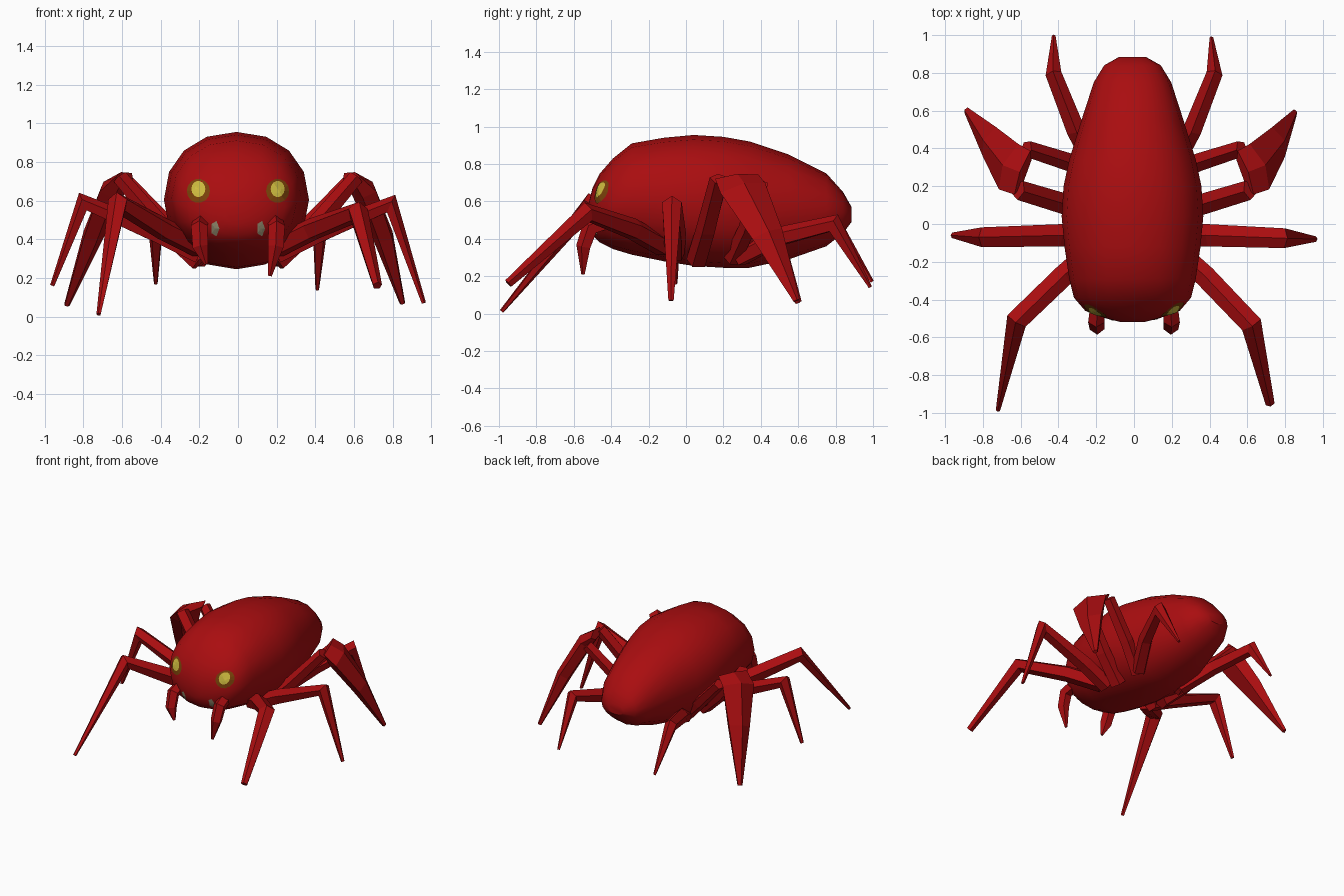
import bpy, bmesh, math
from mathutils import Vector
from mathutils.bvhtree import BVHTree

if "Cube" in bpy.data.objects:
    bpy.data.objects.remove(bpy.data.objects["Cube"])


def material(name, rgb):
    m = bpy.data.materials.new(name)
    m.diffuse_color = (*rgb, 1)
    m.use_nodes = True
    m.node_tree.nodes["Principled BSDF"].inputs["Base Color"].default_value = m.diffuse_color
    return m


RED = material("deep red", (0.40, 0.004, 0.005))
YELLOW = material("eye yellow", (0.62, 0.50, 0.05))
BROWN = material("eye rim brown", (0.20, 0.055, 0.003))
GREY = material("fang grey", (0.30, 0.26, 0.16))


def finish(name, bm, mat, smooth=None):
    bmesh.ops.recalc_face_normals(bm, faces=bm.faces)
    me = bpy.data.meshes.new(name)
    bm.to_mesh(me)
    bm.free()
    me.materials.append(mat)
    ob = bpy.data.objects.new(name, me)
    bpy.context.collection.objects.link(ob)
    if smooth:
        bpy.ops.object.select_all(action='DESELECT')
        ob.select_set(True)
        bpy.context.view_layer.objects.active = ob
        bpy.ops.object.shade_smooth_by_angle(angle=math.radians(smooth))
    return ob


def loft(bm, rings):
    """Skin a list of point rings and cap both ends."""
    loops = [[bm.verts.new(p) for p in r] for r in rings]
    n = len(loops[0])
    for a, b in zip(loops, loops[1:]):
        for i in range(n):
            j = (i + 1) % n
            bm.faces.new((a[i], a[j], b[j], b[i]))
    bm.faces.new(loops[0])
    bm.faces.new(loops[-1])


def limb(name, side, path, sizes, across=None):
    """Tapered five-sided limb with a ridge on top; sizes are (half width, half height)."""
    pts = [Vector((p[0] * side, p[1], p[2])) for p in path]
    rings = []
    for i, p in enumerate(pts):
        t = Vector()
        if i > 0:
            t += (p - pts[i - 1]).normalized()
        if i < len(pts) - 1:
            t += (pts[i + 1] - p).normalized()
        t.normalize()
        w = t.cross(Vector((0, 0, 1))).normalized()
        if across:
            a = Vector((across[0] * side, across[1], across[2]))
            w = (a - t * a.dot(t)).normalized()
        up = w.cross(t).normalized()
        if up.z < 0:
            up.negate()
        sw, sh = sizes[i]
        ring = []
        for k in range(5):
            ang = math.pi / 2 + k * math.tau / 5
            ring.append(p + w * sw * math.cos(ang) + up * sh * math.sin(ang))
        rings.append(ring)
    bm = bmesh.new()
    loft(bm, rings)
    return finish(name, bm, RED)


# Body: rounded rings along y (y, half width, bottom, top)
sections = [(-.52, .06, .48, .59), (-.50, .14, .42, .67), (-.46, .25, .38, .75),
            (-.39, .31, .345, .83), (-.29, .335, .315, .91), (-.12, .36, .28, .94),
            (.04, .375, .255, .955), (.20, .365, .245, .945), (.34, .335, .245, .92),
            (.55, .27, .29, .85), (.75, .205, .36, .75), (.84, .15, .43, .65),
            (.885, .07, .49, .57)]
SIDES, POWER = 16, 2 / 2.15
rings = []
for y, hw, zb, zt in sections:
    ring = []
    for k in range(SIDES):
        c, s = math.cos(k * math.tau / SIDES), math.sin(k * math.tau / SIDES)
        x = math.copysign(abs(c) ** POWER, c) * hw - .008
        z = (zb + zt) / 2 + math.copysign(abs(s) ** POWER, s) * (zt - zb) / 2
        ring.append((x, y, z))
    rings.append(ring)
bm = bmesh.new()
loft(bm, rings)
bm.normal_update()
surface = BVHTree.FromBMesh(bm)
finish("body", bm, RED, 32)


def patch(name, x, z, rx, rz, mat, lift, n=14):
    """Thin decal that follows the front of the body."""
    bm = bmesh.new()

    def on_body(px, pz):
        hit = surface.ray_cast(Vector((px, -2, pz)), Vector((0, 1, 0)))
        return bm.verts.new(hit[0] + Vector((0, -lift, 0)))

    centre = on_body(x, z)
    loops = []
    for f in (.5, 1):
        loops.append([on_body(x + f * rx * math.cos(k * math.tau / n),
                              z + f * rz * math.sin(k * math.tau / n)) for k in range(n)])
    for k in range(n):
        j = (k + 1) % n
        bm.faces.new((centre, loops[0][k], loops[0][j]))
        bm.faces.new((loops[0][k], loops[1][k], loops[1][j], loops[0][j]))
    finish(name, bm, mat)


for side, label in ((-1, "left"), (1, "right")):
    left = side < 0
    # Eyes and fang marks
    patch(label + "_eye_rim", side * .205, .65, .06, .062, BROWN, .004)
    patch(label + "_eye", side * .205, .66, .036, .042, YELLOW, .008)
    patch(label + "_fang", side * .118, .455, .022, .042, GREY, .006, 5)

    # Mouth pincer
    limb(label + "_pincer", side,
         [(.19, -.40, .50), (.20, -.51, .46), (.195, -.545, .36), (.165, -.55, .27 if left else .21)],
         [(.04, .05), (.045, .05), (.042, .042), (.01, .01)], (1, 0, 0))

    # Front leg, reaching forward
    knee, tip = ((.62, -.51, .59), (.72, -.985, .012)) if left else ((.62, -.53, .54), (.72, -.95, .16))
    end = .012 if left else .025
    limb(label + "_front_leg", side,
         [(.20, -.12, .36), (.38, -.28, .45), knee, tip],
         [(.06, .06), (.06, .06), (.06, .055), (end, end)])

    # Side leg, reaching straight out
    knee, tip = ((.80, -.07, .59), (.96, -.06, .16)) if left else ((.79, -.075, .58), (.96, -.08, .07))
    limb(label + "_side_leg", side,
         [(.20, -.06, .32), (.40, -.06, .42), knee, tip],
         [(.06, .055), (.062, .055), (.055, .055), (.015, .012)])

    # Broad leg: two struts carrying one blade-like shin
    limb(label + "_broad_leg_front_strut", side,
         [(.20, .06, .28), (.38, .11, .45), (.61, .18, .72)],
         [(.06, .05), (.058, .05), (.055, .04)])
    limb(label + "_broad_leg_rear_strut", side,
         [(.18, .25, .29), (.35, .33, .46), (.57, .40, .69)],
         [(.05, .045), (.05, .045), (.045, .04)])
    tip = (.885, .60, .06) if left else (.85, .59, .07)
    limb(label + "_broad_leg_shin", side,
         [(.585, .27, .725), (.65, .30, .66), (.75, .43, .42), tip],
         [(.13, .03), (.14, .06), (.095, .055), (.02, .015)], (.25, -.97, 0))

    # Rear leg, reaching backward
    tip = (.425, .995, .17) if left else (.41, .985, .14)
    limb(label + "_rear_leg", side,
         [(.19, .28, .30), (.31, .50, .41), (.425, .79, .48), tip],
         [(.055, .055), (.052, .055), (.045, .055), (.01, .01)])
